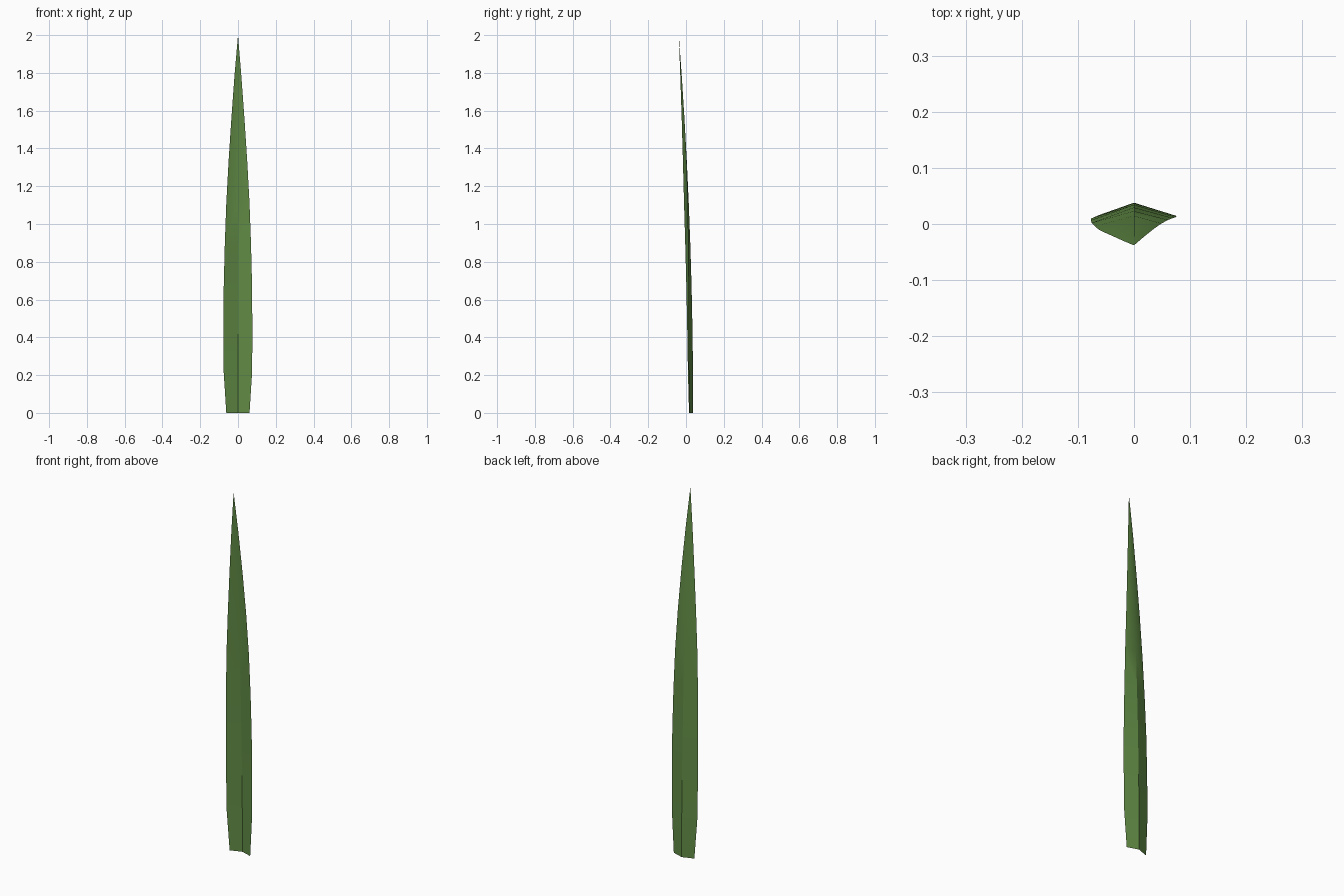
import bpy, bmesh

if "Cube" in bpy.data.objects:
    bpy.data.objects.remove(bpy.data.objects["Cube"])

# leaf rows: height, half width, backward-fold slope of left half, of right half
ROWS = [
    (0.00, 0.061, 0.36, 0.32),
    (0.22, 0.075, 0.36, 0.30),
    (0.44, 0.076, 0.365, 0.27),
    (0.67, 0.0745, 0.37, 0.23),
    (0.89, 0.069, 0.39, 0.18),
    (1.11, 0.061, 0.41, 0.12),
    (1.33, 0.049, 0.42, 0.07),
    (1.56, 0.034, 0.43, 0.04),
    (1.78, 0.018, 0.44, 0.02),
]


def midrib(z):
    # leaf bends forward towards the tip
    return 0.038 - 0.019 * z * z


# folded leaf sheet: left edge, midrib, right edge for every row
bm = bmesh.new()
rows = []
for z, w, left, right in ROWS:
    y = midrib(z)
    rows.append([bm.verts.new((-w - 0.001, y - left * w, z)),
                 bm.verts.new((0, y, z)),
                 bm.verts.new((w, y - right * w, z))])
for a, b in zip(rows, rows[1:]):
    for i in range(2):
        bm.faces.new((a[i], a[i + 1], b[i + 1], b[i]))

# pointed tip
tip = bm.verts.new((0, midrib(2.0), 2.0))
for i in range(2):
    bm.faces.new((rows[-1][i], rows[-1][i + 1], tip))

mesh = bpy.data.meshes.new("leaf_blade")
bm.to_mesh(mesh)
bm.free()
leaf = bpy.data.objects.new("leaf_blade", mesh)
bpy.context.collection.objects.link(leaf)

# green leaf colour
mat = bpy.data.materials.new("leaf_green")
mat.diffuse_color = (0.12, 0.26, 0.06, 1)
mat.use_nodes = True
mat.node_tree.nodes["Principled BSDF"].inputs["Base Color"].default_value = mat.diffuse_color
mesh.materials.append(mat)

# smooth along the length, crisp midrib fold
bpy.context.view_layer.objects.active = leaf
leaf.select_set(True)
bpy.ops.object.shade_smooth_by_angle(angle=0.5236)
